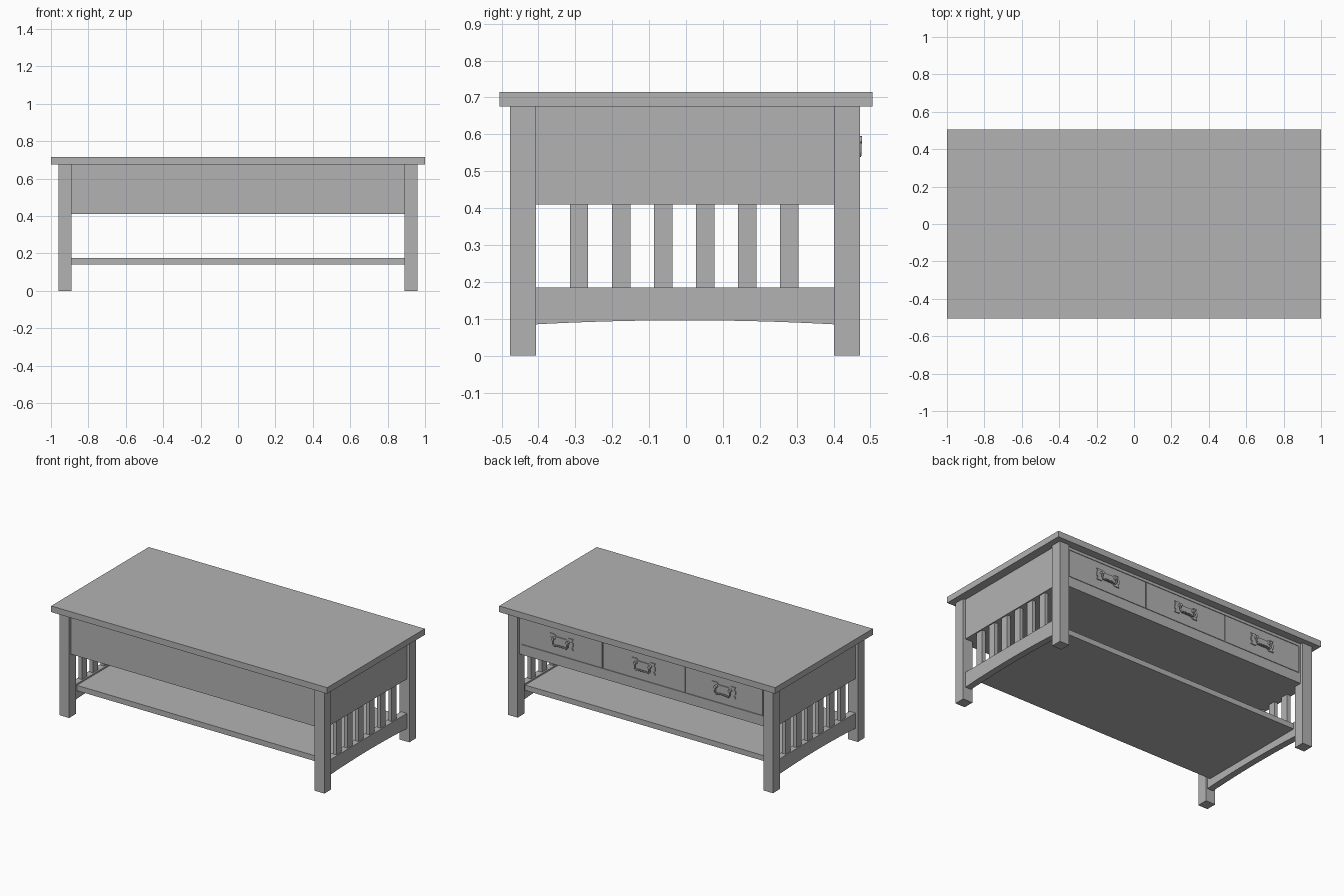
import bpy
import bmesh
import math
from mathutils import Vector

default = bpy.data.objects.get("Cube")
if default:
    bpy.data.objects.remove(default, do_unlink=True)

grey = bpy.data.materials.new("plain grey")
grey.use_nodes = True
colour = (0.45, 0.45, 0.45, 1)
grey.diffuse_color = colour
grey.node_tree.nodes["Principled BSDF"].inputs["Base Color"].default_value = colour


def finish(name, bm):
    bmesh.ops.recalc_face_normals(bm, faces=bm.faces)
    mesh = bpy.data.meshes.new(name)
    bm.to_mesh(mesh)
    bm.free()
    mesh.materials.append(grey)
    obj = bpy.data.objects.new(name, mesh)
    bpy.context.collection.objects.link(obj)
    return obj


def box(name, x, y, z):
    """Box from (low, high) ranges on each axis."""
    bm = bmesh.new()
    bmesh.ops.create_cube(bm, size=1)
    for v in bm.verts:
        v.co = [r[0] + (c + 0.5) * (r[1] - r[0]) for c, r in zip(v.co, (x, y, z))]
    return finish(name, bm)


def prism(name, outline, offset):
    """Closed outline swept along an offset."""
    bm = bmesh.new()
    face = bm.faces.new([bm.verts.new(p) for p in outline])
    swept = bmesh.ops.extrude_face_region(bm, geom=[face], use_keep_orig=True)
    moved = [g for g in swept["geom"] if isinstance(g, bmesh.types.BMVert)]
    bmesh.ops.translate(bm, verts=moved, vec=offset)
    return finish(name, bm)


def span(sign, low, high):
    return tuple(sorted((sign * low, sign * high)))


# Top, shelf and drawer case
box("table_top", (-1, 1), (-0.505, 0.505), (0.675, 0.715))
box("lower_shelf", (-0.905, 0.905), (-0.382, 0.378), (0.14, 0.175))
box("drawer_case", (-0.9, 0.9), (-0.457, 0.44), (0.41, 0.675))

# Legs, side panels, arched rails and slats
for sign, side in ((1, "left"), (-1, "right")):
    for end, y in (("front", -0.442), ("back", 0.436)):
        box(f"{end}_{side}_leg", span(sign, 0.89, 0.96), (y - 0.035, y + 0.035), (0, 0.675))
    box(f"{side}_side_panel", span(sign, 0.89, 0.943), (-0.41, 0.405), (0.41, 0.675))

    arch = [(sign * 0.9, -0.003 + 0.405 * t, 0.096 - 0.011 * t * t)
            for t in (i / 8 for i in range(-8, 9))]
    ends = [(sign * 0.9, 0.402, 0.185), (sign * 0.9, -0.408, 0.185)]
    prism(f"{side}_arched_rail", arch + ends, (sign * 0.043, 0, 0))

    for i in range(6):
        y = -0.29 + 0.114 * i
        box(f"{side}_slat_{i + 1}", span(sign, 0.91, 0.935),
            (y - 0.025, y + 0.025), (0.18, 0.415))

# Back frame around the drawers
BACK = 0.453
box("back_bottom_rail", (-0.89, 0.89), (0.43, BACK), (0.41, 0.476))
box("back_top_rail", (-0.89, 0.89), (0.43, BACK), (0.657, 0.675))
for sign, side in ((1, "left"), (-1, "right")):
    box(f"back_{side}_stile", span(sign, 0.876, 0.89), (0.43, BACK), (0.47, 0.66))

# Quarter of the flared handle plate, mirrored into a full outline
quarter = [(0.085, 0.012), (0.075, 0.018), (0.085, 0.037), (0.05, 0.037), (0.038, 0.024)]
right_half = [(x, -z) for x, z in reversed(quarter)] + quarter
plate = right_half + [(-x, -z) for x, z in right_half]


def handle(name, cx, cz):
    prism(name + "_plate", [(cx + x, BACK - 0.001, cz + z) for x, z in plate], (0, 0.007, 0))
    # Pivot posts
    for s in (-1, 1):
        bpy.ops.mesh.primitive_cylinder_add(
            vertices=12, radius=0.01, depth=0.023,
            location=(cx + s * 0.052, BACK + 0.0125, cz + 0.012),
            rotation=(math.pi / 2, 0, 0))
        post = bpy.context.object
        post.name = f"{name}_post_{'left' if s > 0 else 'right'}"
        post.data.materials.append(grey)
        bpy.ops.object.shade_smooth_by_angle()
    # Hanging bail
    curve = bpy.data.curves.new(name + "_bail", "CURVE")
    curve.dimensions = "3D"
    curve.bevel_depth = 0.005
    curve.bevel_resolution = 1
    curve.use_fill_caps = True
    half = [(0.052, 0.012), (0.054, -0.018), (0.044, -0.03), (0.025, -0.026)]
    path = half + [(-x, z) for x, z in reversed(half)]
    line = curve.splines.new("POLY")
    line.points.add(len(path) - 1)
    for point, (x, z) in zip(line.points, path):
        point.co = (cx + x, BACK + 0.018, cz + z, 1)
    curve.materials.append(grey)
    bpy.context.collection.objects.link(bpy.data.objects.new(name + "_bail", curve))


# Drawer fronts with narrow gaps, each with a handle
GAP = 0.003
edges = (-0.876, -0.312, 0.288, 0.876)
for name, low, high in zip(("right", "middle", "left"), edges, edges[1:]):
    box(f"{name}_drawer_front", (low + GAP, high - GAP), (0.43, BACK),
        (0.476 + GAP, 0.657 - GAP))
    handle(f"{name}_handle", (low + high) / 2, 0.573)
